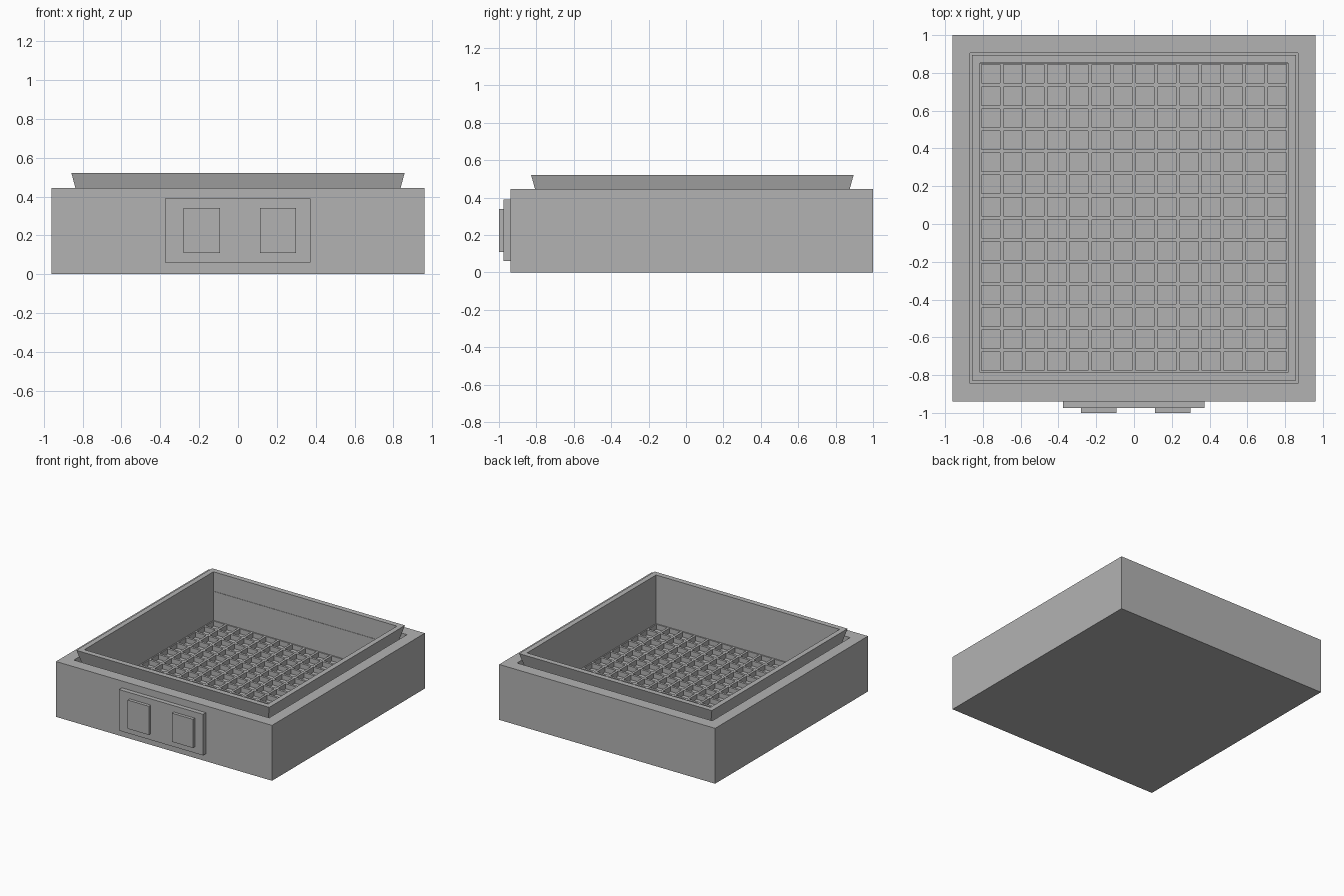
import bpy
import bmesh
from mathutils import Matrix

cube = bpy.data.objects.get("Cube")
if cube:
    bpy.data.objects.remove(cube, do_unlink=True)

# One flat grey for everything
grey = bpy.data.materials.new("plain_grey")
grey.use_nodes = True
grey.diffuse_color = (0.45, 0.45, 0.45, 1)
grey.node_tree.nodes["Principled BSDF"].inputs["Base Color"].default_value = grey.diffuse_color


def finish(name, bm, fix_normals=False):
    if fix_normals:
        bmesh.ops.recalc_face_normals(bm, faces=bm.faces)
    mesh = bpy.data.meshes.new(name)
    bm.to_mesh(mesh)
    bm.free()
    mesh.materials.append(grey)
    obj = bpy.data.objects.new(name, mesh)
    bpy.context.collection.objects.link(obj)
    return obj


def rect_shell(name, loops, centre_y, cap_start=False):
    """Skin a stack of rectangles given as (half width, half depth, z)."""
    bm = bmesh.new()
    rings = [[bm.verts.new((sx * hx, centre_y + sy * hy, z))
              for sx, sy in ((-1, -1), (1, -1), (1, 1), (-1, 1))]
             for hx, hy, z in loops]
    for low, high in zip(rings, rings[1:]):
        for i in range(4):
            j = (i + 1) % 4
            bm.faces.new((low[i], low[j], high[j], high[i]))
    if cap_start:
        bm.faces.new(rings[0][::-1])
    return finish(name, bm)


def box(name, x0, x1, y0, y1, z0, z1):
    bm = bmesh.new()
    centre = ((x0 + x1) / 2, (y0 + y1) / 2, (z0 + z1) / 2)
    size = Matrix.Diagonal((x1 - x0, y1 - y0, z1 - z0, 1))
    bmesh.ops.create_cube(bm, size=1, matrix=Matrix.Translation(centre) @ size)
    return finish(name, bm, True)


BASKET_Y = 0.034
INNER_X, INNER_Y = 0.816, 0.819
FLOOR_Z, GROOVE_Z = 0.13, 0.365

# Housing: closed base, top ledge and the groove around the basket
rect_shell("housing", [(0.96, 0.97, 0), (0.96, 0.97, 0.445),
                       (0.868, 0.875, 0.445), (0.868, 0.875, GROOVE_Z),
                       (INNER_X, INNER_Y, GROOVE_Z)], 0.031, True)

# Basket: flared lip outside, straight walls inside
rect_shell("basket", [(INNER_X, INNER_Y, GROOVE_Z), (0.857, 0.862, 0.52),
                      (INNER_X, INNER_Y, 0.52), (INNER_X, INNER_Y, FLOOR_Z)], BASKET_Y)

# Basket floor: square pockets sunk into a regular grid
bm = bmesh.new()
bmesh.ops.create_grid(bm, x_segments=14, y_segments=14, size=1,
                      matrix=Matrix.Translation((0, BASKET_Y, FLOOR_Z))
                      @ Matrix.Diagonal((INNER_X, INNER_Y, 1, 1)))
cells = list(bm.faces)
bmesh.ops.inset_individual(bm, faces=cells, thickness=0.0135)
bmesh.ops.inset_individual(bm, faces=cells, thickness=0, depth=-0.04)
finish("basket_floor", bm)

# Control panel and its two buttons
box("control_panel", -0.375, 0.372, -0.975, -0.935, 0.06, 0.39)
for side, x in (("right", -0.28), ("left", 0.112)):
    box(side + "_button", x, x + 0.187, -1.0, -0.97, 0.11, 0.34)
